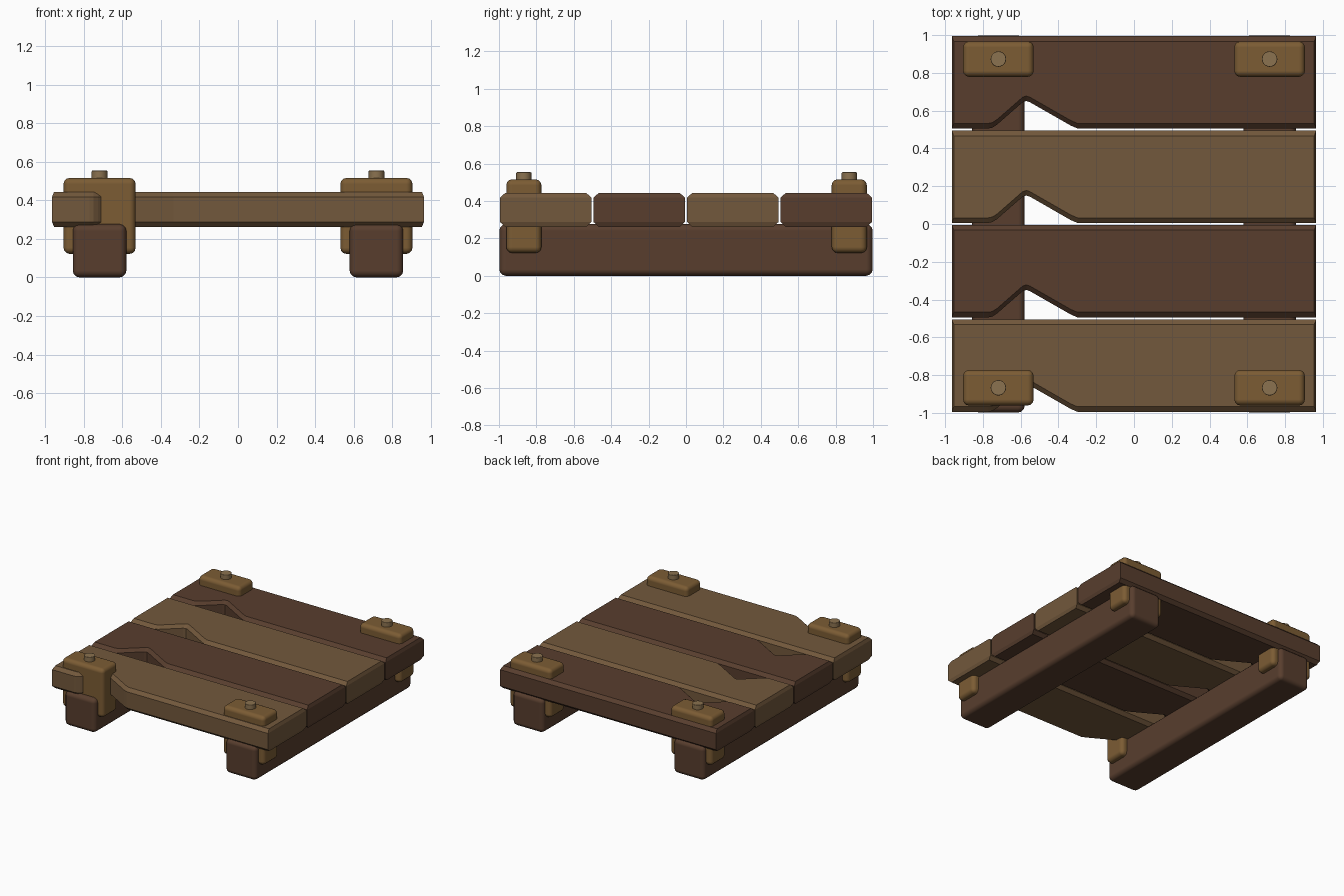
import bpy, bmesh

if "Cube" in bpy.data.objects:
    bpy.data.objects.remove(bpy.data.objects["Cube"])


def material(name, rgb):
    m = bpy.data.materials.new(name)
    m.diffuse_color = (*rgb, 1)
    m.use_nodes = True
    m.node_tree.nodes["Principled BSDF"].inputs["Base Color"].default_value = m.diffuse_color
    return m


LIGHT = material("light_wood", (0.17, 0.098, 0.045))
DARK = material("dark_wood", (0.098, 0.048, 0.027))
CLIP = material("clip_wood", (0.20, 0.107, 0.034))
BOLT = material("bolt", (0.26, 0.17, 0.08))


def add_object(name, bm, mat):
    bmesh.ops.recalc_face_normals(bm, faces=bm.faces[:])
    me = bpy.data.meshes.new(name)
    bm.to_mesh(me)
    bm.free()
    me.materials.append(mat)
    ob = bpy.data.objects.new(name, me)
    bpy.context.collection.objects.link(ob)
    return ob


def soften(ob, width, segments=3):
    ob.data.shade_smooth()
    mod = ob.modifiers.new("Bevel", 'BEVEL')
    mod.width = width
    mod.segments = segments
    mod.limit_method = 'ANGLE'
    mod.harden_normals = True


def rounded_box(name, lo, hi, bevel, mat):
    bm = bmesh.new()
    bmesh.ops.create_cube(bm, size=1)
    for v in bm.verts:
        v.co = [(a + b) / 2 + c * (b - a) for a, b, c in zip(lo, hi, v.co)]
    soften(add_object(name, bm, mat), bevel)


# Notched front edge of a plank: x, depth from the edge
NOTCH = [(-0.77, 0), (-0.75, 0.004), (-0.725, 0.02), (-0.59, 0.138),
         (-0.57, 0.145), (-0.55, 0.138), (-0.335, 0.015), (-0.30, 0)]


def plank(name, y0, width, mat):
    bm = bmesh.new()
    rings = []
    # chamfered cross-section: height, side inset, end inset
    for z, side, end in [(0.262, 0.027, 0.01), (0.287, 0, 0),
                         (0.418, 0, 0), (0.443, 0.027, 0.01)]:
        x = 0.964 - end
        front = [(-x, 0)] + NOTCH + [(x, 0)]
        pts = [(px, y0 + d + side) for px, d in front]
        # back edge mirrors the front stations so caps stay clean
        back = [(px, y0 + width - side) for px, d in reversed(front)]
        rings.append([bm.verts.new((px, py, z)) for px, py in pts + back])
    n = len(rings[0])
    for a, b in zip(rings, rings[1:]):
        for i in range(n):
            j = (i + 1) % n
            bm.faces.new((a[i], a[j], b[j], b[i]))
    # caps as strips across the plank
    for r in (rings[0], rings[-1]):
        for i in range(n // 2 - 1):
            bm.faces.new((r[i], r[i + 1], r[n - 2 - i], r[n - 1 - i]))
    add_object(name, bm, mat)


# Deck planks, alternating colours
for i in range(4):
    plank(f"plank_{i + 1}", -0.994 + 0.5 * i, 0.488, DARK if i % 2 else LIGHT)

for sx, side in ((-1, "left"), (1, "right")):
    cx = 0.718 * sx
    # Support beam
    rounded_box(f"{side}_beam", (cx - 0.139, -0.998, 0),
                (cx + 0.139, 0.998, 0.276), 0.035, DARK)
    for cy, end in ((-0.867, "front"), (0.873, "back")):
        # Clip block through plank and beam
        rounded_box(f"{end}_{side}_clip", (cx - 0.187, cy - 0.094, 0.122),
                    (cx + 0.187, cy + 0.094, 0.516), 0.032, CLIP)
        # Bolt head
        bm = bmesh.new()
        bmesh.ops.create_cone(bm, cap_ends=True, segments=20,
                              radius1=0.041, radius2=0.041, depth=0.08)
        bmesh.ops.translate(bm, verts=bm.verts, vec=(cx, cy, 0.514))
        soften(add_object(f"{end}_{side}_bolt", bm, BOLT), 0.005, 2)
